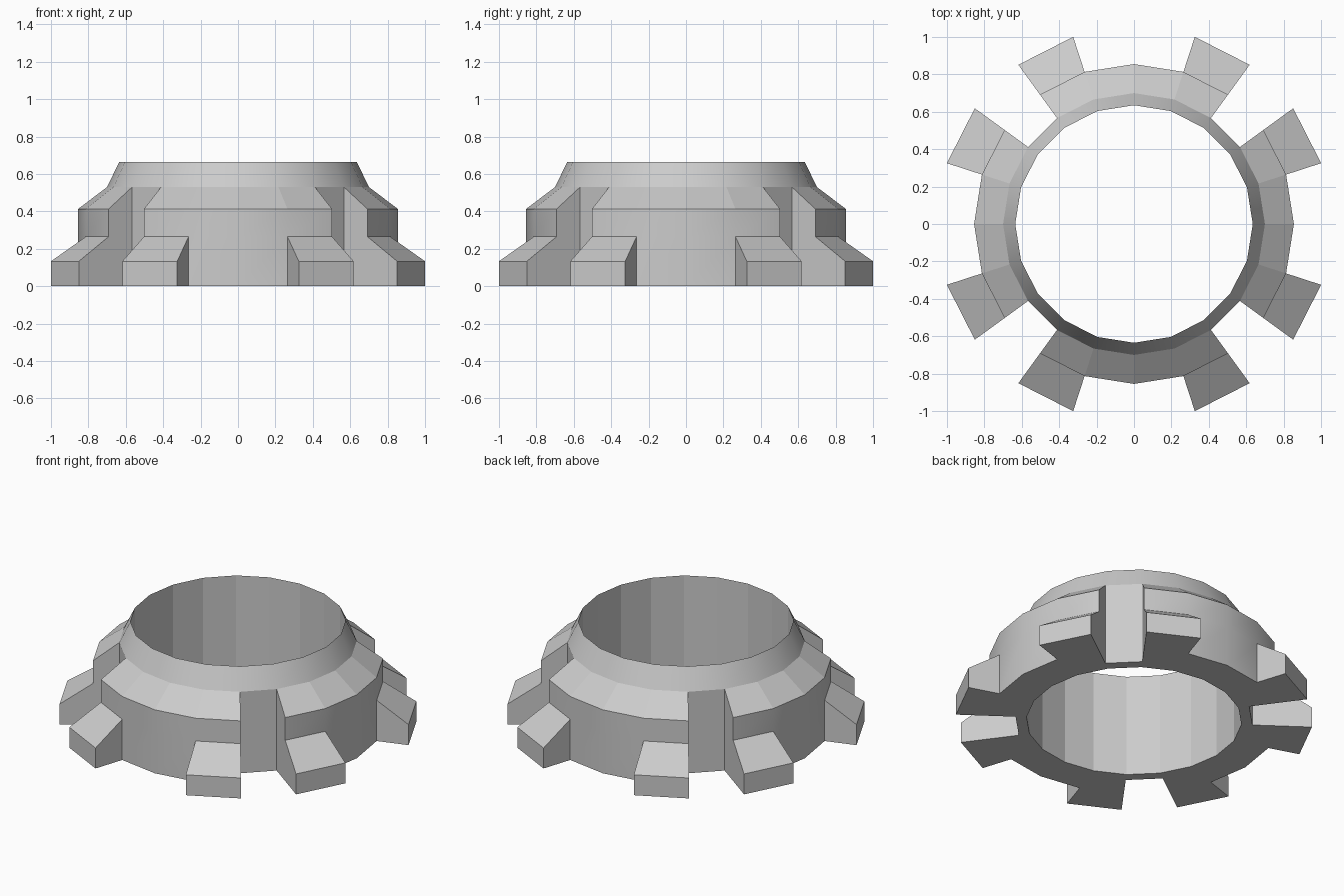
import bpy, bmesh, math

if "Cube" in bpy.data.objects:
    bpy.data.objects.remove(bpy.data.objects["Cube"])

SIDES = 20
# radius/height stations of the cross-section
BORE, RIM = (0.635, 0), (0.635, 0.665)
NECK0, NECK = (0.70, 0), (0.70, 0.53)
WALL0, WALL_MID, WALL = (0.855, 0), (0.855, 0.265), (0.855, 0.413)
TIP0, TIP = (1.052, 0), (1.052, 0.133)

# closed cross-sections: plain body, body with tooth, notch
SECTIONS = {
    "P": [BORE, NECK0, WALL0, WALL_MID, WALL, NECK, RIM],
    "T": [BORE, NECK0, WALL0, TIP0, TIP, WALL_MID, WALL, NECK, RIM],
    "N": [BORE, NECK0, NECK, RIM],
}
# radial end walls where neighbouring sectors differ
ENDS = {
    "PT": [WALL0, TIP0, TIP, WALL_MID],
    "NT": [NECK0, WALL0, TIP0, TIP, WALL_MID, WALL, NECK],
}
SEQUENCE = "PTNTP" * 4

bm = bmesh.new()
cache = {}


def vert(p, i):
    key = (p, i % SIDES)
    if key not in cache:
        a = 2 * math.pi * (i % SIDES) / SIDES
        cache[key] = bm.verts.new((p[0] * math.cos(a), p[0] * math.sin(a), p[1]))
    return cache[key]


smooth = []
for i, kind in enumerate(SEQUENCE):
    outline = SECTIONS[kind]
    for p, q in zip(outline, outline[1:] + outline[:1]):
        f = bm.faces.new([vert(p, i), vert(p, i + 1), vert(q, i + 1), vert(q, i)])
        # outer wall and top cone are the smooth bands
        if (p, q) in ((WALL0, WALL_MID), (WALL_MID, WALL), (NECK, RIM)):
            smooth.append(f)
    pair = "".join(sorted(kind + SEQUENCE[(i + 1) % SIDES]))
    if pair in ENDS:
        bm.faces.new([vert(p, i + 1) for p in ENDS[pair]])

bmesh.ops.recalc_face_normals(bm, faces=bm.faces)
for f in smooth:
    f.smooth = True
for e in bm.edges:
    e.smooth = len(e.link_faces) == 2 and e.calc_face_angle() < math.radians(22)

mesh = bpy.data.meshes.new("toothed_collar")
bm.to_mesh(mesh)
bm.free()
collar = bpy.data.objects.new("toothed_collar", mesh)
bpy.context.collection.objects.link(collar)
